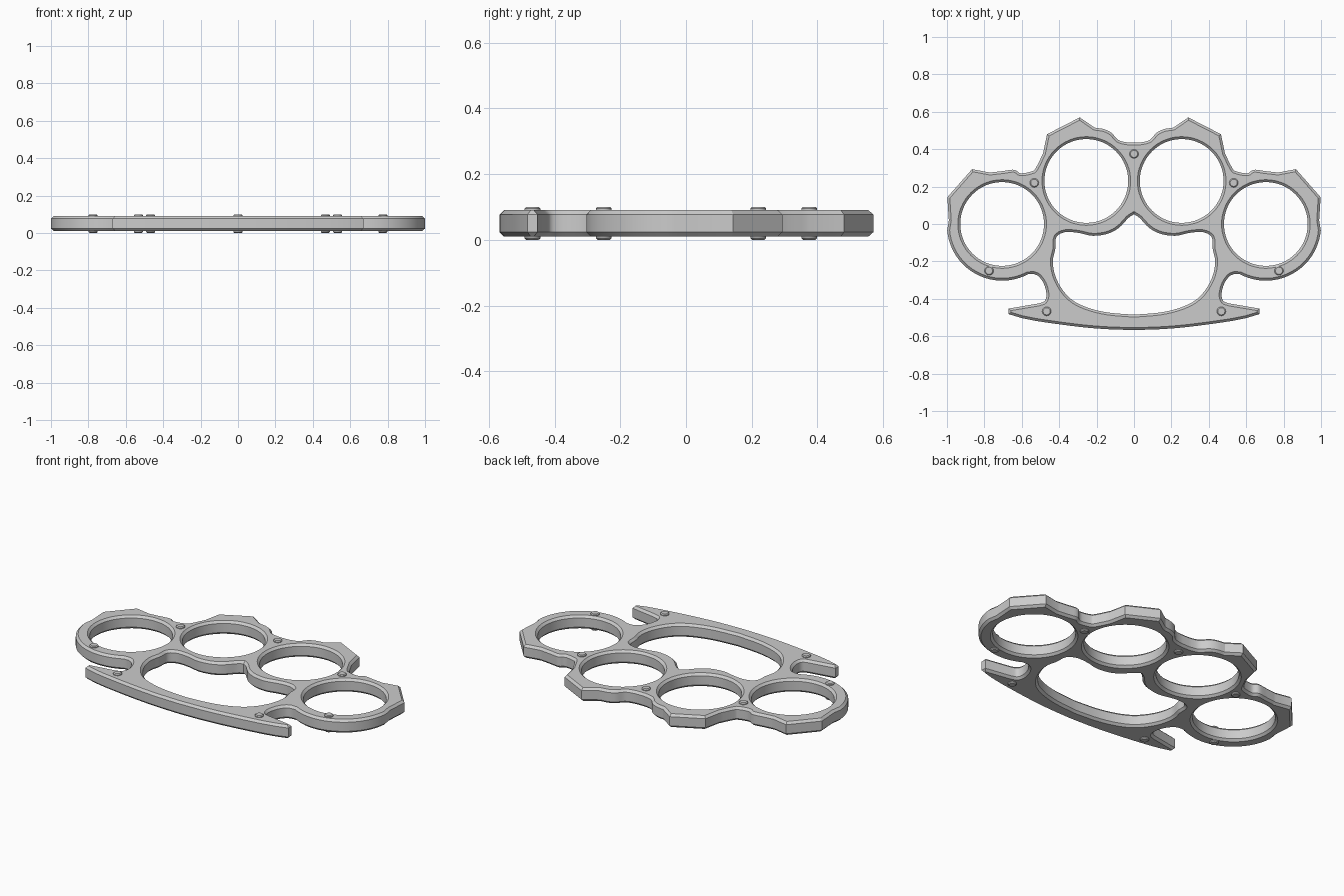
import bpy, math
from mathutils import Vector

if "Cube" in bpy.data.objects:
    bpy.data.objects.remove(bpy.data.objects["Cube"])

CHAMFER = 0.013


def smooth(pts, n=4):
    # Catmull-Rom curve through the points
    p = [Vector(q) for q in pts]
    p = [2 * p[0] - p[1]] + p + [2 * p[-1] - p[-2]]
    out = []
    for a, b, c, d in zip(p, p[1:], p[2:], p[3:]):
        for i in range(n):
            t = i / n
            q = 0.5 * (2 * b + (c - a) * t + (2 * a - 5 * b + 4 * c - d) * t * t
                       + (3 * b - a - 3 * c + d) * t ** 3)
            out.append((q.x, q.y))
    out.append(tuple(pts[-1]))
    return out


def arc(cx, cy, r, a0, a1, n):
    return [(cx + r * math.cos(math.radians(a0 + (a1 - a0) * i / n)),
             cy + r * math.sin(math.radians(a0 + (a1 - a0) * i / n))) for i in range(n + 1)]


def mirrored(half):
    # half runs from the top centre to the bottom centre on +x
    return half + [(-x, y) for x, y in half[-2:0:-1]]


def finish(obj):
    bpy.ops.object.select_all(action='DESELECT')
    obj.select_set(True)
    bpy.context.view_layer.objects.active = obj
    if obj.type == 'CURVE':
        bpy.ops.object.convert(target='MESH')
    bpy.ops.object.shade_smooth_by_angle(angle=math.radians(25))


def plate(name, loops, z0, z1, chamfer):
    # chamfered flat plate from an outline and its holes
    cu = bpy.data.curves.new(name, 'CURVE')
    cu.dimensions = '2D'
    cu.fill_mode = 'BOTH'
    cu.bevel_depth = chamfer
    cu.bevel_resolution = 0
    cu.offset = -chamfer
    cu.extrude = (z1 - z0) / 2 - chamfer
    for loop in loops:
        sp = cu.splines.new('POLY')
        sp.points.add(len(loop) - 1)
        for pt, (x, y) in zip(sp.points, loop):
            pt.co = (x, y, 0, 1)
        sp.use_cyclic_u = True
    obj = bpy.data.objects.new(name, cu)
    obj.location.z = (z0 + z1) / 2
    bpy.context.collection.objects.link(obj)
    finish(obj)


# outer outline, right half
outline = smooth([(0, .435), (.04, .437), (.085, .45), (.12, .487), (.16, .507), (.21, .515)])
outline += [(.29, .57), (.465, .48)]
outline += smooth([(.487, .375), (.525, .3), (.545, .282), (.605, .271), (.64, .29), (.70, .283), (.77, .275)])
outline += [(.866, .293), (.998, .143), (.99, .02)]
outline += arc(.705, -.008, .295, -5, -118, 22)
outline += smooth([(.535, -.268), (.51, -.28), (.482, -.32), (.468, -.375), (.478, -.412), (.51, -.425)])
outline += [(.67, -.452), (.67, -.482)]
outline += smooth([(.6, -.503), (.5, -.522), (.3, -.549), (.15, -.562), (0, -.567)])

# palm opening, right half
palm = smooth([(0, .052), (.03, .032), (.08, -.02), (.14, -.052), (.22, -.063), (.30, -.047), (.37, -.044),
               (.415, -.07), (.42, -.13), (.434, -.2), (.42, -.28), (.38, -.355),
               (.325, -.41), (.245, -.448), (.14, -.473), (0, -.485)])

# finger holes
holes = [arc(s * cx, cy, .224, 0, 360, 64)[:-1]
         for s in (1, -1) for cx, cy in ((.255, .23), (.705, 0))]

plate("body", [mirrored(outline), mirrored(palm)] + holes, .01, .09, CHAMFER)

# rivets passing through the plate
spots = [(0, .375)] + [(s * x, y) for s in (1, -1)
                       for x, y in ((.533, .22), (.775, -.25), (.467, -.467))]
for i, (x, y) in enumerate(spots):
    plate(f"rivet_{i + 1}", [arc(x, y, .024, 0, 360, 20)[:-1]], 0, .1, .005)
